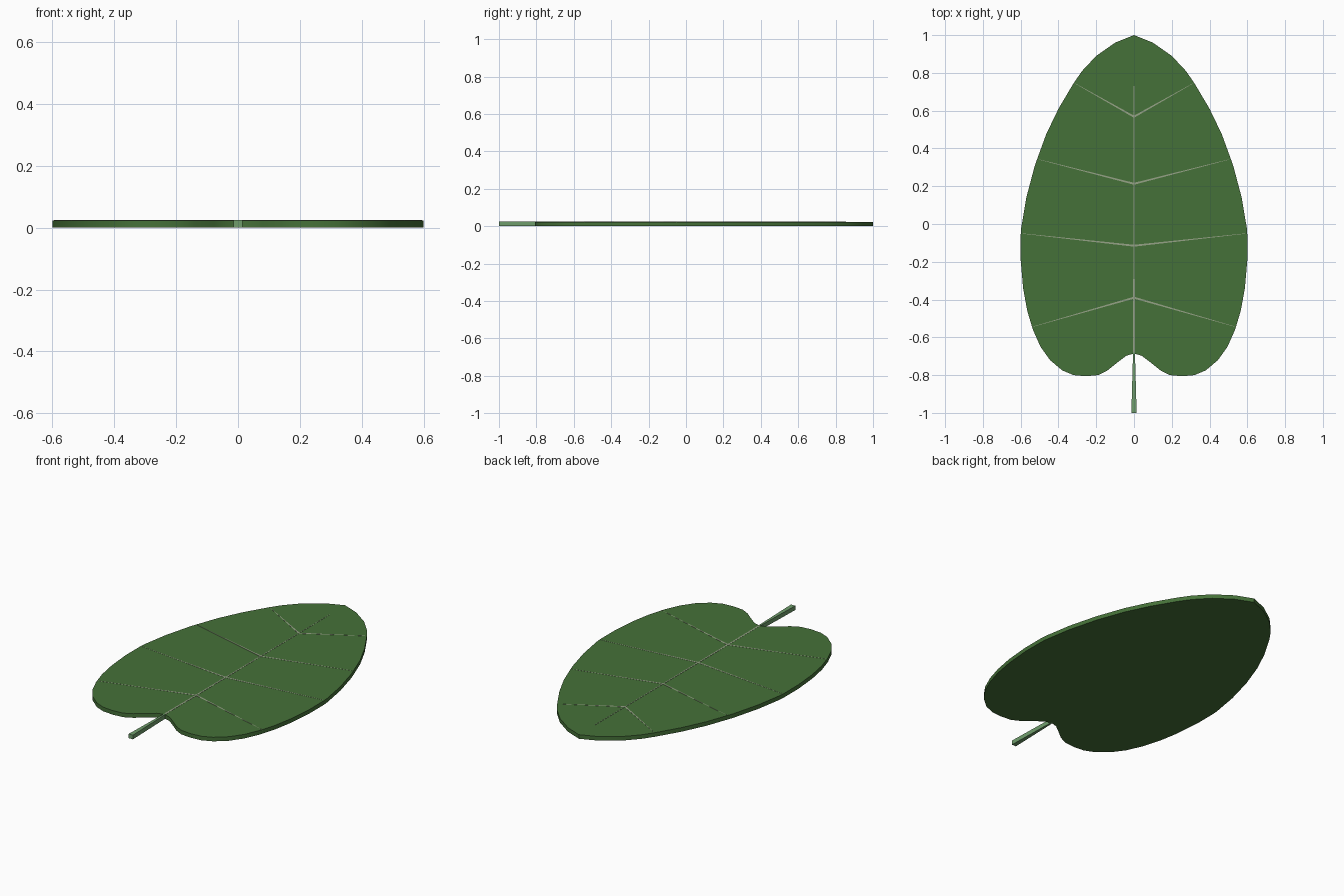
import bpy, bmesh
from mathutils import Vector

if "Cube" in bpy.data.objects:
    bpy.data.objects.remove(bpy.data.objects["Cube"])

T = 0.024  # leaf thickness


def material(name, rgb):
    m = bpy.data.materials.new(name)
    m.diffuse_color = (*rgb, 1)
    m.use_nodes = True
    m.node_tree.nodes["Principled BSDF"].inputs["Base Color"].default_value = m.diffuse_color
    return m


green = material("leaf_green", (0.06, 0.165, 0.04))
stem_green = material("stem_green", (0.16, 0.34, 0.15))
pale = material("vein_pale", (0.30, 0.36, 0.24))


def prism(name, polygons, z0, z1, mat):
    """Extrude flat outlines, all in one object, from z0 to z1."""
    bm = bmesh.new()
    for pts in polygons:
        face = bm.faces.new([bm.verts.new((x, y, z0)) for x, y in pts])
        ext = bmesh.ops.extrude_face_region(bm, geom=[face], use_keep_orig=True)
        for v in ext["geom"]:
            if isinstance(v, bmesh.types.BMVert):
                v.co.z = z1
    bmesh.ops.recalc_face_normals(bm, faces=bm.faces)
    me = bpy.data.meshes.new(name)
    bm.to_mesh(me)
    bm.free()
    ob = bpy.data.objects.new(name, me)
    bpy.context.collection.objects.link(ob)
    me.materials.append(mat)
    return ob


def taper(a, b, wa, wb):
    """Strip from a to b whose half-width goes from wa to wb."""
    a, b = Vector(a), Vector(b)
    d = (b - a).normalized()
    n = Vector((-d.y, d.x))
    return [a + n * wa, a - n * wa, b - n * wb, b + n * wb]


# Heart-shaped blade: right half outline, mirrored to the left
half = [(0, 1.0), (0.10, 0.96), (0.20, 0.89), (0.275, 0.81), (0.32, 0.745),
        (0.40, 0.61), (0.465, 0.475), (0.525, 0.31), (0.57, 0.14),
        (0.597, -0.02), (0.60, -0.06), (0.60, -0.19), (0.587, -0.34),
        (0.565, -0.46), (0.535, -0.56), (0.495, -0.65), (0.445, -0.72),
        (0.38, -0.775), (0.32, -0.80), (0.255, -0.806), (0.19, -0.80),
        (0.14, -0.775), (0.08, -0.727), (0.04, -0.697), (0, -0.686)]
outline = half + [(-x, y) for x, y in half[-2:0:-1]]
blade = prism("leaf_blade", [outline], 0, T, green)

# Stem, tapering into the notch
prism("stem", [taper((0, -1), (0, -0.68), 0.014, 0.005)], 0, T + 0.001, stem_green)

# Midrib and four pairs of side veins, almost flush with the top
prism("midrib", [taper((0, -0.69), (0, 0.855), 0.005, 0.001)], T - 0.004, T + 0.001, pale)
veins = []
for root, tip_x, tip_y in [(-0.39, 0.54, -0.545), (-0.115, 0.595, -0.05),
                           (0.213, 0.505, 0.342), (0.568, 0.31, 0.743)]:
    for s in (1, -1):
        veins.append(taper((0, root), (s * tip_x, tip_y), 0.005, 0.0008))
prism("side_veins", veins, T - 0.004, T + 0.0008, pale)

# Smooth rim with crisp edges
bpy.ops.object.select_all(action='DESELECT')
blade.select_set(True)
bpy.context.view_layer.objects.active = blade
bpy.ops.object.shade_smooth_by_angle(angle=0.52)
